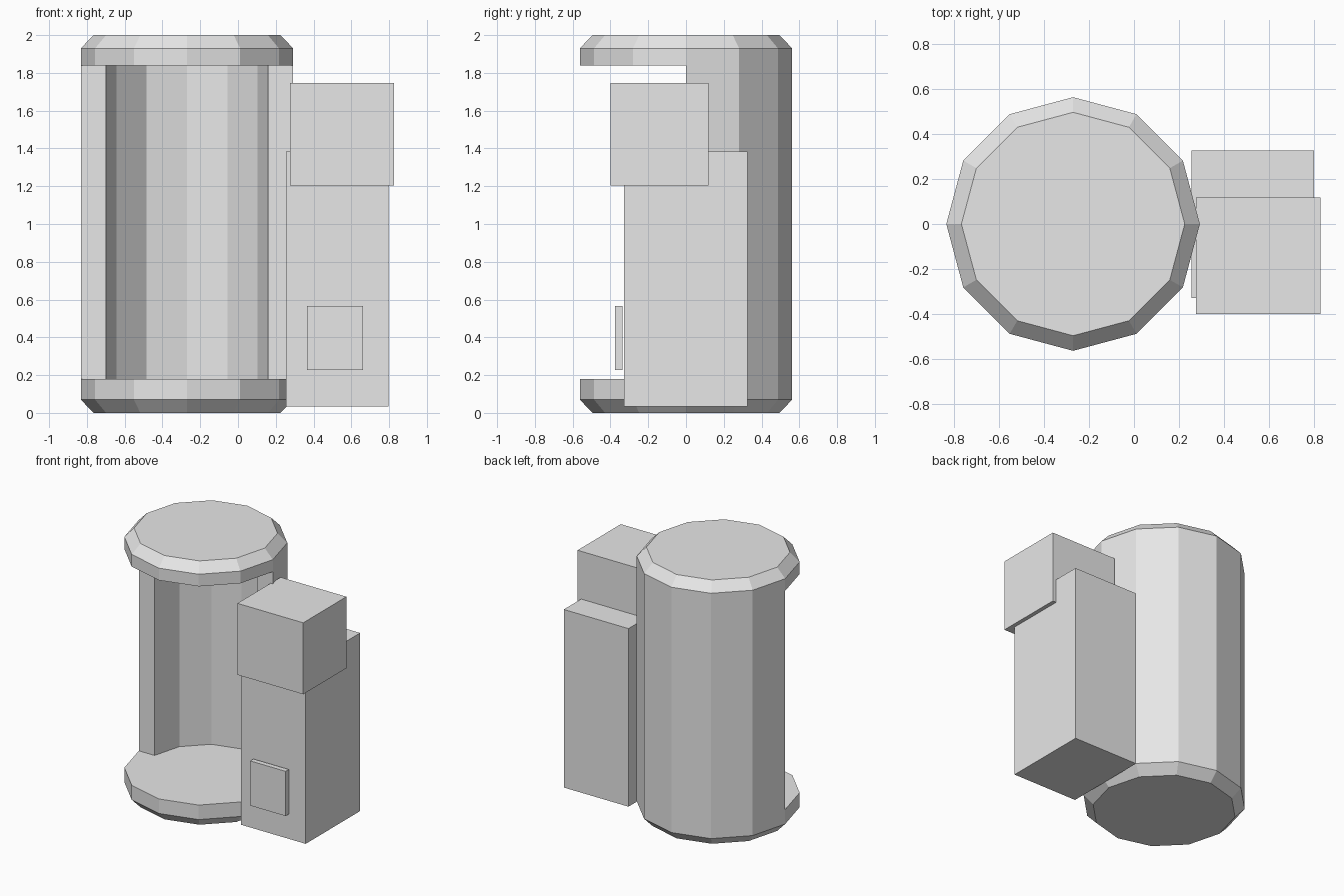
import bpy
import bmesh
from math import cos, sin, pi
from mathutils import Vector

cube = bpy.data.objects.get("Cube")
if cube:
    bpy.data.objects.remove(cube, do_unlink=True)

# One plain grey for every part
grey = bpy.data.materials.new("plain_grey")
grey.use_nodes = True
colour = (0.8, 0.8, 0.8, 1)
grey.diffuse_color = colour
grey.node_tree.nodes["Principled BSDF"].inputs["Base Color"].default_value = colour

SIDES = 12
AXIS_X = -0.27
OUTER, RIM, INNER = 0.562, 0.495, 0.43


def arc(radius, start, count):
    """Points of the twelve-sided outline, counted from vertex number start."""
    return [(AXIS_X + radius * cos(2 * pi * i / SIDES), radius * sin(2 * pi * i / SIDES))
            for i in range(start, start + count)]


def add_mesh(name, bm):
    bmesh.ops.recalc_face_normals(bm, faces=bm.faces)
    mesh = bpy.data.meshes.new(name)
    bm.to_mesh(mesh)
    bm.free()
    mesh.materials.append(grey)
    obj = bpy.data.objects.new(name, mesh)
    bpy.context.collection.objects.link(obj)
    return obj


def loft(name, sections):
    """Closed solid through a stack of (outline, height) sections."""
    bm = bmesh.new()
    rings = [[bm.verts.new((x, y, z)) for x, y in outline] for outline, z in sections]
    n = len(rings[0])
    for low, high in zip(rings, rings[1:]):
        for i in range(n):
            j = (i + 1) % n
            bm.faces.new((low[i], low[j], high[j], high[i]))
    bm.faces.new(rings[0][::-1])
    bm.faces.new(rings[-1])
    return add_mesh(name, bm)


def box(name, low, high):
    outline = [(low[0], low[1]), (high[0], low[1]), (high[0], high[1]), (low[0], high[1])]
    return loft(name, [(outline, low[2]), (outline, high[2])])


# Booth: chamfered twelve-sided drum, opened at the front
wide, narrow = arc(OUTER, 0, SIDES), arc(RIM, 0, SIDES)
booth = loft("booth", [(narrow, 0), (wide, 0.07), (wide, 1.93), (narrow, 2)])

# Cavity: half-round inside wall plus everything in front of the axis
half = arc(INNER, 0, SIDES // 2 + 1)
front = [(AXIS_X - 1, 0), (AXIS_X - 1, -1), (AXIS_X + 1, -1), (AXIS_X + 1, 0)]
cavity = half + front
cutter = loft("cavity_cutter", [(cavity, 0.18), (cavity, 1.838)])
cutter.hide_render = True

cut = booth.modifiers.new("cavity", "BOOLEAN")
cut.operation = "DIFFERENCE"
cut.solver = "EXACT"
cut.object = cutter
bpy.context.view_layer.objects.active = booth
bpy.ops.object.modifier_apply(modifier=cut.name)
bpy.data.objects.remove(cutter, do_unlink=True)

# Side machine: tall cabinet, overhanging head and a front panel
box("cabinet", (0.255, -0.327, 0.035), (0.797, 0.325, 1.385))
box("cabinet_head", (0.275, -0.40, 1.205), (0.827, 0.118, 1.747))
box("front_panel", (0.365, -0.375, 0.228), (0.662, -0.337, 0.567))
